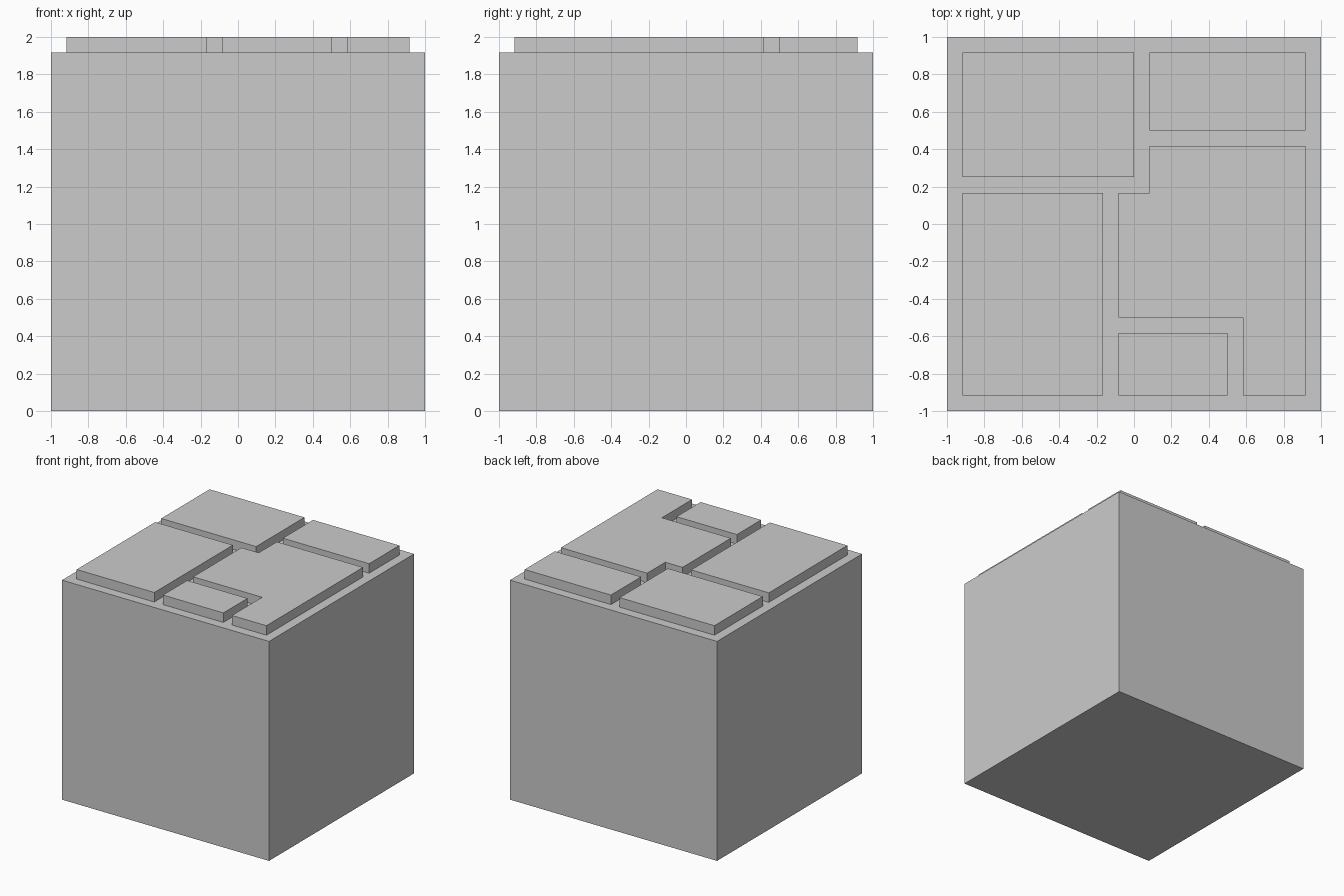
import bpy, bmesh

if "Cube" in bpy.data.objects:
    bpy.data.objects.remove(bpy.data.objects["Cube"])

U = 1 / 12          # the model sits on a grid of twelfths
TOP = 23            # height of the block, in grid units


def prism(name, outline, z0, z1):
    """Extrude a counter-clockwise outline (grid units) from z0 to z1."""
    bm = bmesh.new()
    face = bm.faces.new([bm.verts.new((x * U, y * U, z0 * U)) for x, y in outline])
    ext = bmesh.ops.extrude_face_region(bm, geom=[face], use_keep_orig=True)
    verts = [g for g in ext["geom"] if isinstance(g, bmesh.types.BMVert)]
    bmesh.ops.translate(bm, verts=verts, vec=(0, 0, (z1 - z0) * U))
    bmesh.ops.recalc_face_normals(bm, faces=bm.faces)
    mesh = bpy.data.meshes.new(name)
    bm.to_mesh(mesh)
    bm.free()
    obj = bpy.data.objects.new(name, mesh)
    bpy.context.collection.objects.link(obj)
    return obj


def rect(x0, y0, x1, y1):
    return [(x0, y0), (x1, y0), (x1, y1), (x0, y1)]


# Main cube block
prism("block", rect(-12, -12, 12, 12), 0, TOP)

# Raised paving slabs separated by one-unit grooves
slabs = {
    "slab_back_left": rect(-11, 3, 0, 11),
    "slab_back_right": rect(1, 6, 11, 11),
    "slab_front_left": rect(-11, -11, -2, 2),
    "slab_front_small": rect(-1, -11, 6, -7),
    "slab_centre_notched": [(7, -11), (11, -11), (11, 5), (1, 5),
                            (1, 2), (-1, 2), (-1, -6), (7, -6)],
}
for name, outline in slabs.items():
    prism(name, outline, TOP, TOP + 1)
